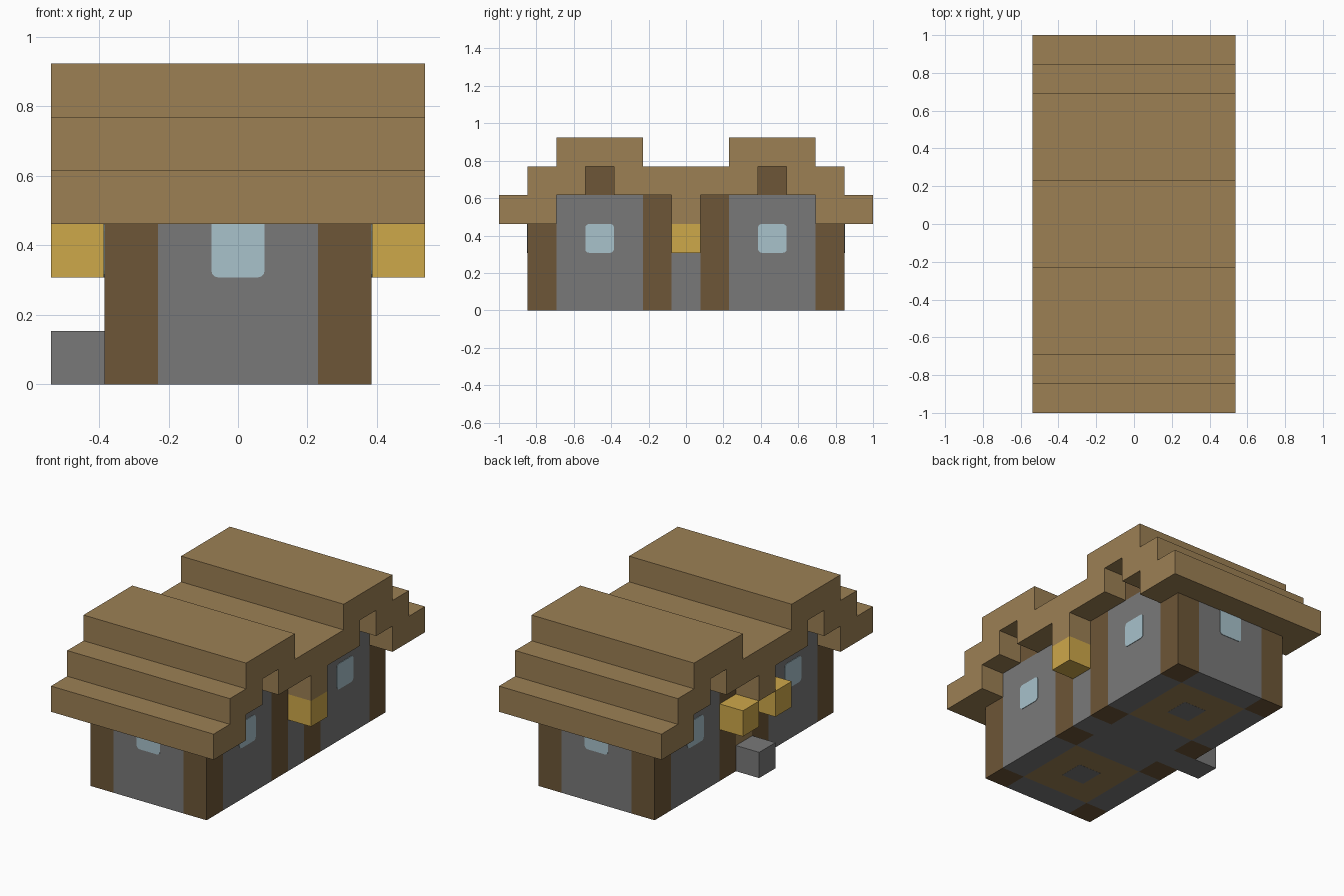
import bpy, bmesh, math

U = 2 / 13  # one building block

if "Cube" in bpy.data.objects:
    bpy.data.objects.remove(bpy.data.objects["Cube"], do_unlink=True)


def material(name, rgb):
    lin = [((c / 255 + 0.055) / 1.055) ** 2.4 for c in rgb] + [1]
    m = bpy.data.materials.new(name)
    m.use_nodes = True
    m.diffuse_color = lin
    m.node_tree.nodes["Principled BSDF"].inputs["Base Color"].default_value = lin
    return m


PLANK = material("plank brown", (156, 128, 84))
LOG = material("dark log", (109, 86, 55))
STONE = material("stone grey", (121, 121, 121))
GLASS = material("pale glass", (168, 194, 203))
LAMP = material("lamp yellow", (206, 168, 74))


def finish(name, bm, mat):
    bmesh.ops.recalc_face_normals(bm, faces=bm.faces)
    mesh = bpy.data.meshes.new(name)
    bm.to_mesh(mesh)
    bm.free()
    mesh.materials.append(mat)
    obj = bpy.data.objects.new(name, mesh)
    bpy.context.collection.objects.link(obj)
    return obj


def box(name, mat, x, y, z):
    """Box from (low, high) ranges in block units."""
    bm = bmesh.new()
    bmesh.ops.create_cube(bm, size=1)
    for v in bm.verts:
        v.co = [(r[0] + (c + 0.5) * (r[1] - r[0])) * U for c, r in zip(v.co, (x, y, z))]
    return finish(name, bm, mat)


def span(s, a, b):
    """Range a..b, mirrored when s is -1."""
    return tuple(sorted((s * a, s * b)))


def prism(name, mat, points, axis_point, depth):
    """Extrude a closed outline; axis_point places each outline point."""
    bm = bmesh.new()
    face = bm.faces.new([bm.verts.new(axis_point(p)) for p in points])
    out = bmesh.ops.extrude_face_region(bm, geom=[face])
    verts = [g for g in out["geom"] if isinstance(g, bmesh.types.BMVert)]
    bmesh.ops.translate(bm, verts=verts, vec=depth)
    return finish(name, bm, mat)


def rounded_pane(square_top):
    """Unit window outline around its centre."""
    r, pts = 0.13, []
    for i in range(4):
        sx, sz = (1, 1, -1, -1)[i], (1, -1, -1, 1)[i]
        if square_top and sz > 0:
            pts.append((sx * 0.5, 0.5))
            continue
        for k in range(4):
            a = math.pi / 2 * (1 - i) - k * math.pi / 6
            pts.append((sx * (0.5 - r) + r * math.cos(a), sz * (0.5 - r) + r * math.sin(a)))
    return pts


# Twin stepped roof, extruded along x from one mirrored profile
half = [(0.5, 3), (0.5, 4), (2.5, 4), (2.5, 5), (3.5, 5), (3.5, 4), (4.5, 4), (4.5, 3),
        (6.5, 3), (6.5, 4), (5.5, 4), (5.5, 5), (4.5, 5), (4.5, 6), (1.5, 6), (1.5, 5)]
profile = half + [(-y, z) for y, z in reversed(half)]
prism("roof", PLANK, profile, lambda p: (-3.5 * U, p[0] * U, p[1] * U), (7 * U, 0, 0))

# Central passage between the two rooms
box("passage_floor", STONE, (-2.5, 2.5), (-0.5, 0.5), (0, 1))
box("passage_wall", STONE, (1.5, 2.5), (-0.5, 0.5), (1, 3))
box("door", PLANK, (-2.5, -1.5), (-0.5, 0.5), (1, 3))
box("door_step", STONE, (-3.5, -2.5), (-0.5, 0.5), (0, 1))

# Two mirrored rooms
for s, side in ((-1, "front"), (1, "back")):
    # Floor and foundations
    box(side + "_floor", PLANK, (-1.5, 1.5), span(s, 1.5, 4.5), (0, 1))
    box(side + "_floor_centre", STONE, (-0.5, 0.5), span(s, 2.5, 3.5), (-0.004, 1.004))
    box(side + "_inner_foundation", STONE, (-1.5, 1.5), span(s, 0.5, 1.5), (0, 1))
    # End wall and its window
    box(side + "_wall", STONE, (-1.5, 1.5), span(s, 4.5, 5.5), (0, 3))
    prism(side + "_window", GLASS, rounded_pane(True),
          lambda p: (p[0] * U, s * 5.48 * U, (2.5 + p[1]) * U), (0, s * 0.04 * U, 0))
    # Ridge beam showing in the gable notch
    box(side + "_ridge_beam", LOG, (-2.5, 2.5), span(s, 2.5, 3.5), (4, 5))
    for t, hand in ((-1, "right"), (1, "left")):
        tag = side + "_" + hand
        box(tag + "_side_wall", STONE, span(t, 1.5, 2.5), span(s, 1.5, 4.5), (0, 4))
        box(tag + "_corner_post", LOG, span(t, 1.5, 2.5), span(s, 4.5, 5.5), (0, 3))
        box(tag + "_inner_post", LOG, span(t, 1.5, 2.5), span(s, 0.5, 1.5), (0, 4))
        prism(tag + "_side_window", GLASS, rounded_pane(False),
              lambda p: (t * 2.48 * U, (s * 3 + p[0]) * U, (2.5 + p[1]) * U), (t * 0.04 * U, 0, 0))
    # Lamp beside the door
    box(side + "_door_lamp", LAMP, (-3.5, -2.5), span(s, 0.5, 1.5), (2, 3))

# Lamp on the far side of the passage
box("passage_lamp", LAMP, (2.5, 3.5), (-0.5, 0.5), (2, 3))
